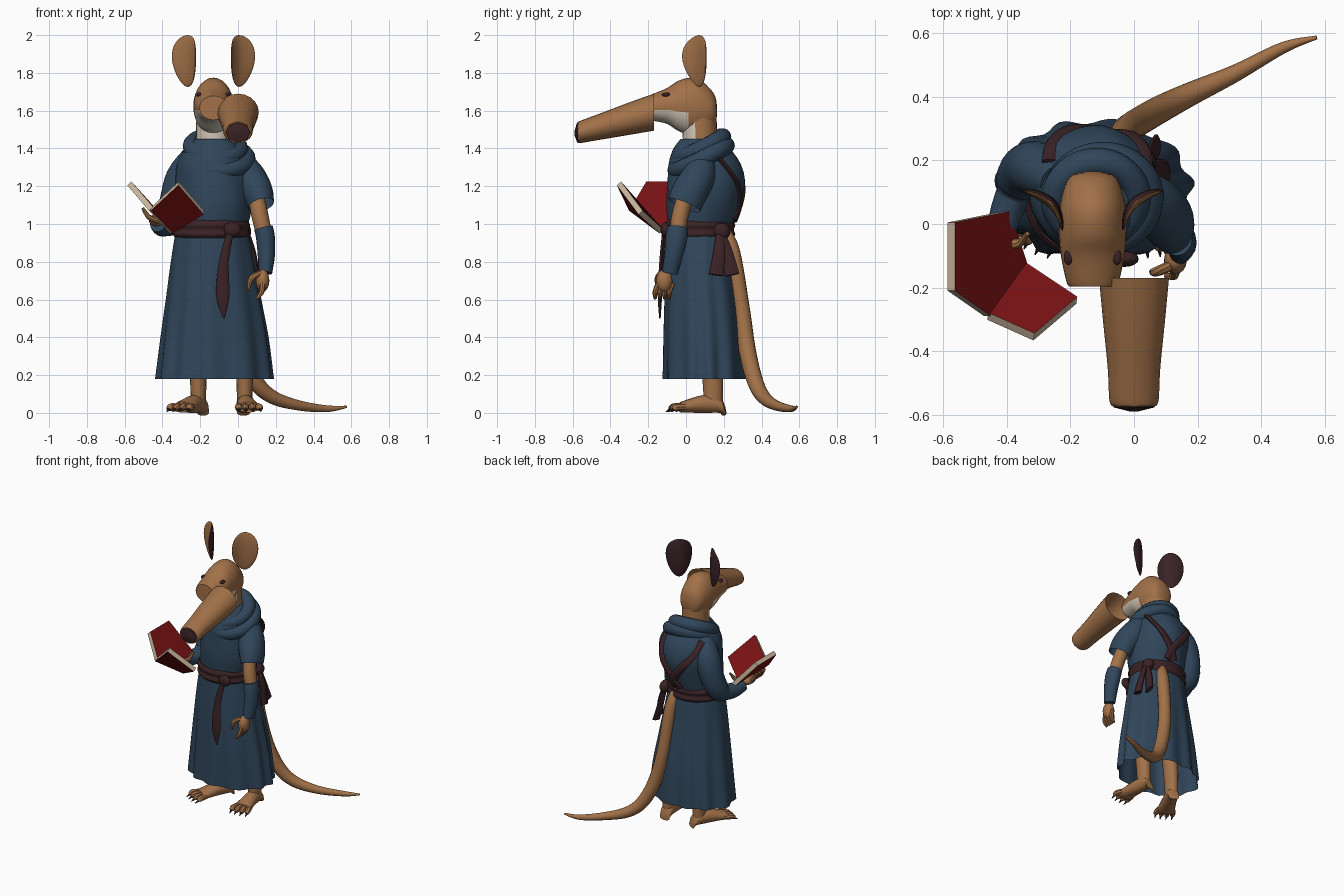
import bpy, bmesh, math
from mathutils import Vector

if "Cube" in bpy.data.objects:
    bpy.data.objects.remove(bpy.data.objects["Cube"], do_unlink=True)


def material(name, rgb):
    m = bpy.data.materials.new(name)
    m.use_nodes = True
    m.diffuse_color = (*rgb, 1)
    bsdf = next(n for n in m.node_tree.nodes if n.type == "BSDF_PRINCIPLED")
    bsdf.inputs["Base Color"].default_value = (*rgb, 1)
    return m


FUR = material("tan fur", (0.36, 0.165, 0.065))
CLOTH = material("blue cloth", (0.03, 0.062, 0.105))
SASH = material("dark maroon", (0.042, 0.016, 0.019))
RED = material("book red", (0.19, 0.006, 0.007))
PAPER = material("paper cream", (0.58, 0.46, 0.33))
PALE = material("pale throat fur", (0.66, 0.58, 0.48))


def finish(bm, name, mats, rule=None):
    """Turn a bmesh into a named object; rule picks the colour of each face."""
    bmesh.ops.recalc_face_normals(bm, faces=bm.faces)
    if rule:
        for f in bm.faces:
            f.material_index = int(rule(f.calc_center_median()))
    me = bpy.data.meshes.new(name)
    bm.to_mesh(me)
    bm.free()
    for m in mats:
        me.materials.append(m)
    ob = bpy.data.objects.new(name, me)
    bpy.context.collection.objects.link(ob)
    smooth(ob)
    return ob


def smooth(ob):
    bpy.ops.object.select_all(action="DESELECT")
    ob.select_set(True)
    bpy.context.view_layer.objects.active = ob
    bpy.ops.object.shade_smooth_by_angle(angle=math.radians(42))


def spline(pts, steps):
    """Catmull-Rom samples through tuples of any length."""
    out = []
    for i in range(len(pts) - 1):
        a, b, c, d = pts[max(i - 1, 0)], pts[i], pts[i + 1], pts[min(i + 2, len(pts) - 1)]
        for k in range(steps):
            t = k / steps
            out.append([q + t * (r - p + t * (2*p - 5*q + 4*r - s + t * (3*q - p - 3*r + s))) / 2
                        for p, q, r, s in zip(a, b, c, d)])
    return out + [list(pts[-1])]


def tube(name, pts, mats, n=16, steps=4, ref=(1, 0, 0), axis=None, fold=None,
         caps=(True, True), rule=None):
    """Loft ellipses along points (x, y, z, radius[, second radius])."""
    pts = spline([p if len(p) == 5 else (*p, p[3]) for p in pts], steps)
    bm, rings = bmesh.new(), []
    for i, p in enumerate(pts):
        before, after = pts[max(i - 1, 0)], pts[min(i + 1, len(pts) - 1)]
        t = Vector(axis) if axis else (Vector(after[:3]) - Vector(before[:3])).normalized()
        u = Vector(ref) - Vector(ref).dot(t) * t
        u.normalize()
        v = t.cross(u)
        ring = []
        for j in range(n):
            a = math.tau * j / n
            k = fold(a, i / (len(pts) - 1)) if fold else 1
            ring.append(bm.verts.new(Vector(p[:3]) + k * (u * math.cos(a) * max(p[3], .002)
                                                          + v * math.sin(a) * max(p[4], .002))))
        rings.append(ring)
    for r, s in zip(rings, rings[1:]):
        for j in range(n):
            bm.faces.new((r[j], r[(j + 1) % n], s[(j + 1) % n], s[j]))
    for ring, on in zip((rings[0], rings[-1]), caps):
        if on:
            bm.faces.new(ring)
    return finish(bm, name, mats, rule)


def ball(name, loc, radii, mat):
    bm = bmesh.new()
    bmesh.ops.create_uvsphere(bm, u_segments=16, v_segments=10, radius=1)
    for v in bm.verts:
        v.co = Vector(loc) + Vector(c * r for c, r in zip(v.co, radii))
    return finish(bm, name, [mat])


# Robe: pleated skirt and bodice
Z = (0, 0, 1)
tube("robe_skirt", [(-.125, .105, .18, .305, .22), (-.125, .1, .4, .28, .213), (-.13, .09, .6, .25, .2),
                    (-.135, .08, .8, .22, .182), (-.14, .075, 1, .185, .165)], [CLOTH],
     n=88, axis=Z, caps=(False, True),
     fold=lambda a, s: 1 + .045 * (1 - s) * math.sin(11 * a + math.sin(3 * a)))
TORSO = [(-.14, .075, .97, .185, .165), (-.125, .09, 1.1, .2, .195), (-.125, .105, 1.22, .205, .205),
         (-.13, .1, 1.32, .19, .19), (-.13, .085, 1.4, .15, .15), (-.13, .08, 1.45, .1, .11)]
tube("robe_bodice", TORSO, [CLOTH], n=40, axis=Z,
     fold=lambda a, s: 1 + .012 * math.sin(7 * a + 9 * s))

# Draped cowl: stacked tilted rings
for name, x, z, major, minor in (("cowl_upper", -.12, 1.405, .127, .046), ("cowl_lower", -.1, 1.35, .148, .046)):
    bpy.ops.mesh.primitive_torus_add(major_radius=major, minor_radius=minor, major_segments=40,
                                     minor_segments=14, location=(x, .08, z), rotation=(.46, .06, 0))
    bpy.context.object.name = name
    bpy.context.object.data.materials.append(CLOTH)
    smooth(bpy.context.object)

# Belt, knot and hanging sash ends
tube("belt", [(-.14, .075, z, .19 + w, .172 + w) for z, w in
              ((.925, 0), (.945, .014), (.97, .006), (.995, .014), (1.02, 0))], [SASH], n=40, axis=Z)
ball("belt_knot", (-.03, -.11, .97), (.045, .025, .04), SASH)
tube("sash_front", [(-.04, -.115, .96, .018, .012), (-.075, -.13, .8, .026, .012),
                    (-.08, -.138, .62, .035, .012), (-.075, -.138, .5, .004)], [SASH], n=10)
ball("sash_bow", (.035, .19, .96), (.035, .045, .045), SASH)
for name, x, y in (("sash_back_a", .1, .16), ("sash_back_b", .07, .245)):
    tube(name, [(.04, .18, .97, .015, .02), (x - .02, (y + .19) / 2, .85, .015, .032),
                (x, y, .73, .015, .04)], [SASH], n=10)


def on_torso(z, deg, out=1.02):
    for p, q in zip(TORSO, TORSO[1:]):
        if p[2] <= z <= q[2]:
            k = (z - p[2]) / (q[2] - p[2])
            cx, cy, _, rx, ry = [a + (b - a) * k for a, b in zip(p, q)]
            a = math.radians(deg)
            return cx + out * rx * math.cos(a), cy + out * ry * math.sin(a), z


# Crossed straps forming a V on the back
for name, s in (("strap_left", -1), ("strap_right", 1)):
    tube(name, [(*on_torso(z, 82 + s * d), .028, .013) for z, d in
                ((1.02, -8), (1.1, 3), (1.2, 24), (1.29, 44), (1.37, 60))], [SASH], n=10)

# Neck and head with pale throat and jaw
tube("neck", [(-.13, .085, 1.3, .09), (-.13, .075, 1.45, .092), (-.13, .07, 1.6, .09)],
     [FUR, PALE], n=24, axis=Z, rule=lambda c: c.y < .05)
tube("head", [(-.13, .165, 1.6, .02), (-.13, .145, 1.605, .075, .09), (-.13, .06, 1.62, .103, .15),
              (-.13, -.03, 1.625, .106, .138), (-.13, -.1, 1.625, .1, .095),
              (-.13, -.18, 1.617, .083, .07), (-.13, -.197, 1.615, .074, .064)],
     [FUR, PALE], n=28, axis=(0, -1, 0), rule=lambda c: c.z < 1.6 and c.y < .01)
for name, s in (("eye_right", -1), ("eye_left", 1)):
    ball(name, (-.13 + s * .077, -.105, 1.685), (.014, .024, .011), SASH)

# Detached long snout, open at the back, with a dark nose
tube("snout", [(0, -.17, 1.592, .11, .098), (0, -.3, 1.558, .098, .086), (0, -.45, 1.517, .083, .07),
               (0, -.55, 1.49, .078, .06), (0, -.572, 1.485, .07, .056)],
     [FUR], n=20, axis=(0, -1, 0), caps=(False, True))
tube("nose", [(0, -.565, 1.486, .07, .056), (0, -.577, 1.484, .064, .052), (0, -.59, 1.482, .012)],
     [SASH], n=8, steps=1, axis=(0, -1, 0))

# Cupped ears, dark on the back
for name, s in (("ear_right", -1), ("ear_left", 1)):
    bm = bmesh.new()
    bmesh.ops.create_uvsphere(bm, u_segments=28, v_segments=18, radius=1)
    for f in bm.faces:
        f.material_index = int(f.calc_center_median().y > 0)
    wide, front = Vector((s * .79, .61, 0)), Vector((s * .61, -.79, 0))
    for v in bm.verts:
        x, y, z = v.co
        x *= .105 * (.83 + .17 * z)
        curl = (6 if x < 0 else 3) * x * x - .02
        v.co = (Vector((-.13 + s * .148, .055, 1.863)) + wide * x
                + front * (curl - .016 * y) + Vector((0, 0, .137 * z)))
    finish(bm, name, [FUR, SASH])

# Hanging left arm
tube("sleeve_left", [(-.01, .1, 1.36, .06), (.05, .07, 1.26, .088), (.1, .02, 1.17, .085, .095),
                     (.122, -.01, 1.1, .07, .09)], [CLOTH], n=24, caps=(True, False))
tube("forearm_left", [(.09, .01, 1.18, .042), (.115, -.03, 1.05, .045), (.14, -.045, .94, .042)], [FUR])
tube("bracer_left", [(.135, -.045, .98, .05, .055), (.145, -.05, .93, .05, .058), (.15, -.065, .84, .046, .05),
                     (.145, -.085, .74, .036, .042)], [CLOTH])
ball("palm_left", (.13, -.115, .7), (.036, .043, .06), FUR)
for i in range(4):
    y = -.155 + .025 * i
    tube(f"finger_left_{i + 1}", [(.13, y + .01, .69, .014), (.125, y - .008, .64, .014),
                                  (.1, y - .008, .605, .008)], [FUR], n=8)
tube("thumb_left", [(.12, -.13, .74, .016), (.07, -.15, .71, .016), (.055, -.15, .65, .008)], [FUR], n=8)

# Bent right arm supporting the book
tube("sleeve_right", [(-.24, .13, 1.36, .06), (-.295, .17, 1.25, .085), (-.335, .175, 1.12, .08),
                      (-.36, .14, 1.02, .075), (-.375, .1, .99, .06)], [CLOTH], n=24)
tube("bracer_right", [(-.36, .14, 1, .058), (-.4, .04, .985, .052), (-.425, -.05, 1, .042)], [CLOTH])
ball("palm_right", (-.43, -.11, 1.02), (.042, .065, .033), FUR)
for i in range(4):
    y = -.08 - .03 * i
    tube(f"finger_right_{i + 1}", [(-.42, y, 1.015, .015), (-.47, y - .02, 1.035, .014),
                                   (-.505, y - .02, 1.085, .008)], [FUR], n=8, ref=(0, 1, 0))
tube("thumb_right", [(-.41, -.06, 1.01, .016), (-.36, -.06, 1.02, .015), (-.335, -.03, 1.07, .007)],
     [FUR], n=8, ref=(0, 1, 0))

# Open book: two red halves with paper edges
spine = [(-.345, -.13, .96), (-.46, -.29, 1.08)]
for name, pts in (("book_outer_half", [(-.575, -.21, 1.215), (-.575, .005, 1.215), (-.4, .04, 1.02)] + spine),
                  ("book_inner_half", [(-.315, -.355, 1.215), (-.18, -.24, 1.06)] + spine)):
    pts = [Vector(p) for p in pts]
    off = (pts[1] - pts[0]).cross(pts[2] - pts[1]).normalized() * .015
    bm = bmesh.new()
    top, low = [[bm.verts.new(p + d) for p in pts] for d in (off, -off)]
    bm.faces.new(top)
    bm.faces.new(low[::-1])
    for i in range(len(pts)):
        j = (i + 1) % len(pts)
        bm.faces.new((top[j], top[i], low[i], low[j])).material_index = 1
    finish(bm, name, [RED, PAPER])

# Legs, feet, toes and claws
for side, x, tx, ty in (("right", -.21, -.295, -.02), ("left", .035, .055, -.03)):
    tube(f"leg_{side}", [(x, .12, .45, .06), (x, .14, .2, .045, .055), (x, .145, .05, .04, .05)], [FUR], axis=Z)
    heel, toe = Vector((x, .15, 0)), Vector((tx, ty, 0))
    way = (toe - heel).normalized()
    across = Vector((-way.y, way.x, 0))
    tube(f"foot_{side}", [(*(heel - way * .055), .035, .015), (*(heel - way * .03 + Vector((0, 0, .04))), .042, .04),
                          (*(heel + way * .06 + Vector((0, 0, .047))), .048, .047),
                          (*(toe + Vector((0, 0, .03))), .062, .028)], [FUR], ref=across, axis=way)
    for i in range(4):
        lane = across * (i - 1.5) * .034
        reach = .055 - .008 * abs(i - 1.5)
        root, mid, tip = [toe + lane * k + way * d + Vector((0, 0, h)) for k, d, h in
                          ((.9, -.02, .032), (1.1, reach * .6, .03), (1.15, reach, .018))]
        tube(f"toe_{side}_{i + 1}", [(*root, .018), (*mid, .02), (*tip, .013)], [FUR], n=8, ref=across)
        tube(f"claw_{side}_{i + 1}", [(*tip, .008), (*(tip + way * .025 - Vector((0, 0, .012))), .002)],
             [SASH], n=6, ref=across)

# Long tail sweeping to the left
tube("tail", [(-.07, .2, .97, .03), (-.05, .245, .85, .042), (-.025, .295, .55, .043), (.02, .325, .33, .045),
              (.09, .365, .17, .043), (.18, .41, .085, .037), (.32, .475, .04, .027), (.47, .555, .022, .018),
              (.575, .587, .032, .006)], [FUR], steps=6, ref=(.4, -.9, 0))
